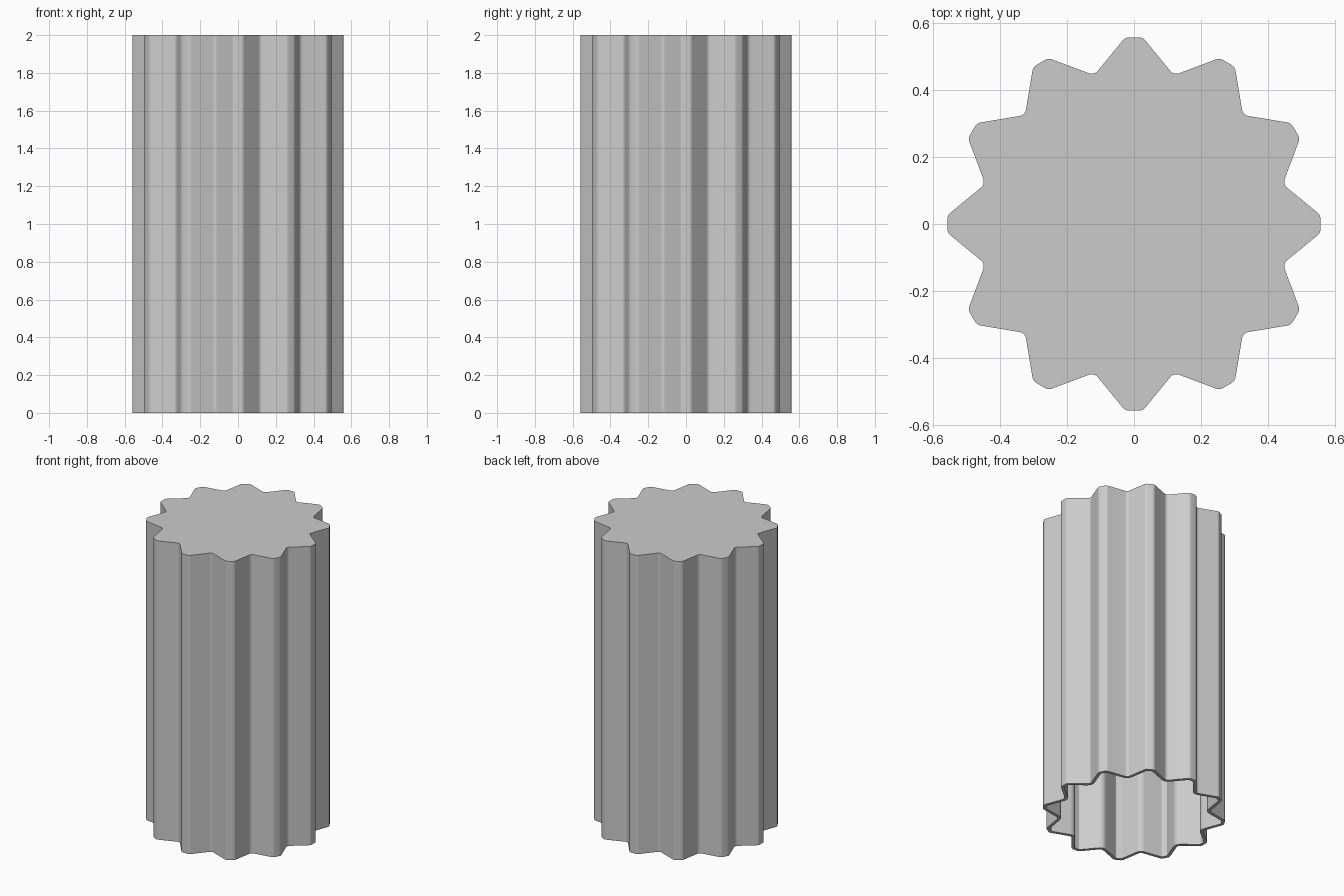
import bpy, bmesh, math
from mathutils import Vector

if "Cube" in bpy.data.objects:
    bpy.data.objects.remove(bpy.data.objects["Cube"])

TEETH, HEIGHT, WALL = 12, 2.0, 0.02


def rot(x, y, a):
    return Vector((x * math.cos(a) - y * math.sin(a), x * math.sin(a) + y * math.cos(a)))


# Sharp fluted outline: flat-tipped ridges with V valleys, each with its fillet length
corners = []
for i in range(TEETH):
    a = 2 * math.pi * i / TEETH
    corners += [(rot(0.558, -0.0264, a), 0.012),
                (rot(0.558, 0.0264, a), 0.012),
                (rot(0.4607, 0, a + math.pi / TEETH), 0.0168)]


# Round every corner with a circular arc
def fillet(corners, segments=5):
    pts, n = [], len(corners)
    for i, (p, cut) in enumerate(corners):
        u = (corners[i - 1][0] - p).normalized()
        v = (corners[(i + 1) % n][0] - p).normalized()
        half = u.angle(v) / 2
        radius = cut * math.tan(half)
        mid = (u + v).normalized()
        centre = p + mid * (cut / math.cos(half))
        sweep = math.pi / 2 - half
        side = 1 if mid.x * u.y - mid.y * u.x > 0 else -1
        for k in range(segments + 1):
            t = side * sweep * (1 - 2 * k / segments)
            pts.append(centre + rot(-mid.x * radius, -mid.y * radius, -t))
    return pts


# Move the outline inwards by the wall thickness
def inset(pts, d):
    out, n = [], len(pts)
    for i, p in enumerate(pts):
        e1 = (p - pts[i - 1]).normalized()
        e2 = (pts[(i + 1) % n] - p).normalized()
        n1, n2 = Vector((-e1.y, e1.x)), Vector((-e2.y, e2.x))
        out.append(p + (n1 + n2) * (d / (1 + n1.dot(n2))))
    return out


outer = fillet(corners)
inner = inset(outer, WALL)

# Hollow fluted shell, closed on top and open below
bm = bmesh.new()
rings = [[bm.verts.new((p.x, p.y, z)) for p in pts] for pts, z in
         ((outer, HEIGHT), (outer, 0), (inner, 0), (inner, HEIGHT - WALL))]
for a, b in zip(rings, rings[1:]):
    for i in range(len(a)):
        bm.faces.new((a[i - 1], b[i - 1], b[i], a[i]))
bm.faces.new(rings[0])
bm.faces.new(rings[3][::-1])
bmesh.ops.recalc_face_normals(bm, faces=bm.faces)
mesh = bpy.data.meshes.new("fluted_shell")
bm.to_mesh(mesh)
bm.free()

grey = bpy.data.materials.new("light grey")
grey.diffuse_color = (0.6, 0.6, 0.6, 1)
grey.use_nodes = True
grey.node_tree.nodes["Principled BSDF"].inputs["Base Color"].default_value = grey.diffuse_color
mesh.materials.append(grey)
shell = bpy.data.objects.new("fluted_shell", mesh)
bpy.context.collection.objects.link(shell)
bpy.context.view_layer.objects.active = shell
shell.select_set(True)
bpy.ops.object.shade_smooth_by_angle(angle=math.radians(30))
